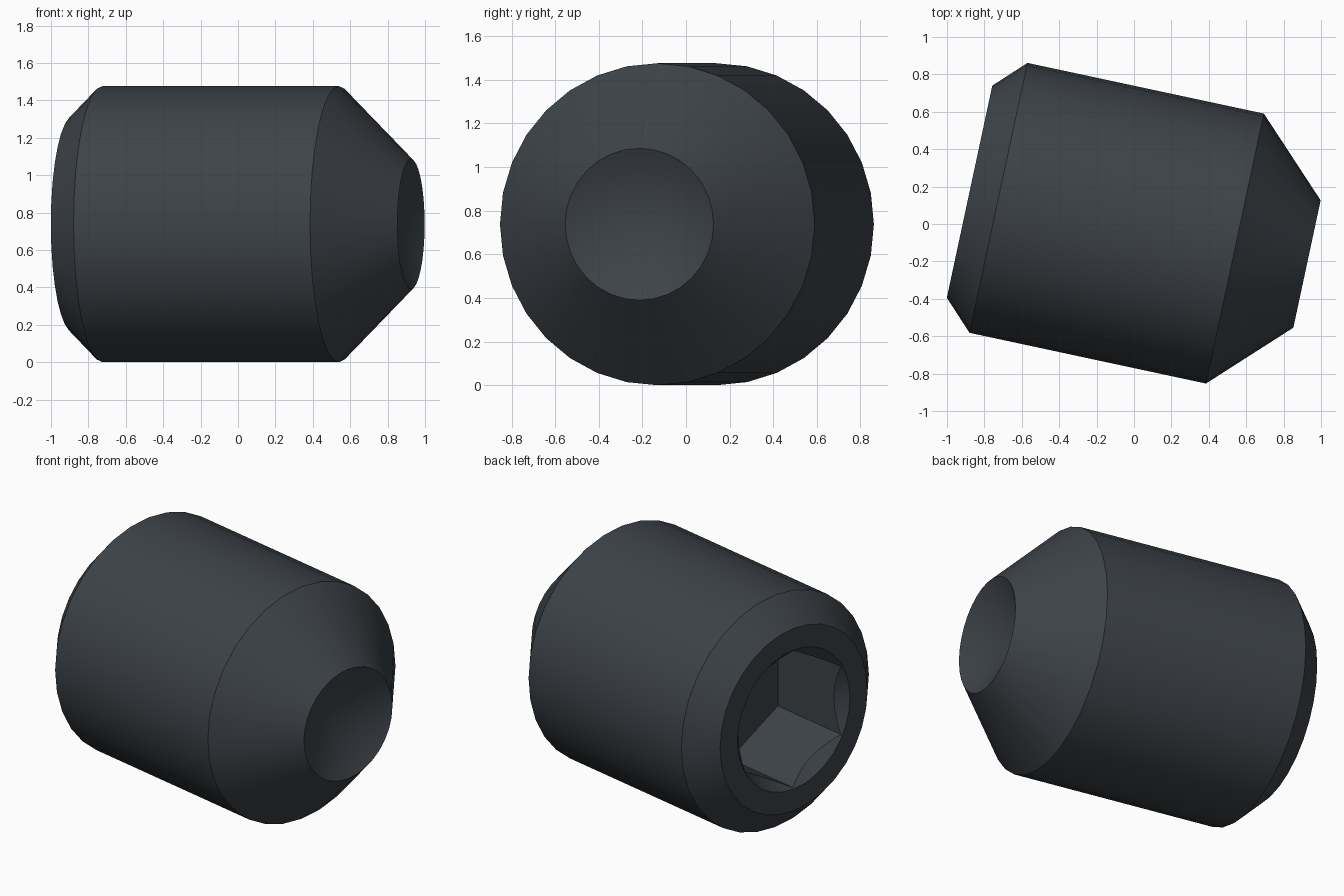
import bpy, bmesh, math

old = bpy.data.objects.get("Cube")
if old:
    bpy.data.objects.remove(old, do_unlink=True)

steel = bpy.data.materials.new("dark blue grey steel")
steel.use_nodes = True
colour = (0.047, 0.056, 0.066, 1)
steel.diffuse_color = colour
steel.node_tree.nodes["Principled BSDF"].inputs["Base Color"].default_value = colour


def lathe(name, profile, sides):
    """Turn (x, radius) points about the x axis; a zero radius is a point."""
    bm = bmesh.new()
    rings = []
    for x, r in profile:
        count = sides if r > 0 else 1
        angles = [math.tau * i / sides for i in range(count)]
        rings.append([bm.verts.new((x, r * math.sin(a), r * math.cos(a)))
                      for a in angles])
    for a, b in zip(rings, rings[1:]):
        for i in range(sides):
            j = (i + 1) % sides
            if len(b) == 1:
                bm.faces.new((a[i], a[j], b[0]))
            else:
                bm.faces.new((a[i], a[j], b[j], b[i]))
    for ring in (rings[0], rings[-1]):
        if len(ring) > 1:
            bm.faces.new(ring)
    bmesh.ops.recalc_face_normals(bm, faces=bm.faces)
    mesh = bpy.data.meshes.new(name)
    bm.to_mesh(mesh)
    bm.free()
    mesh.materials.append(steel)
    obj = bpy.data.objects.new(name, mesh)
    bpy.context.collection.objects.link(obj)
    return obj


# Chamfered body with a tapered tip and a cupped end
back, tip = -0.896, 0.949
body = lathe("set_screw_body",
             [(back, 0.58), (-0.738, 0.738), (0.555, 0.738),
              (tip, 0.348), (tip - 0.185, 0)], 32)

# Hexagonal drive socket and its countersink
cutters = [
    lathe("hex_socket_cutter", [(back - 0.1, 0.435), (back + 0.54, 0.435)], 6),
    lathe("countersink_cutter", [(back - 0.05, 0.492), (back + 0.1, 0.342)], 32),
]
bpy.ops.object.select_all(action="DESELECT")
bpy.context.view_layer.objects.active = body
body.select_set(True)
for cutter in cutters:
    cutter.hide_render = True
    mod = body.modifiers.new("cut", "BOOLEAN")
    mod.operation = "DIFFERENCE"
    mod.solver = "EXACT"
    mod.object = cutter
    bpy.ops.object.modifier_apply(modifier=mod.name)
for cutter in cutters:
    bpy.data.objects.remove(cutter, do_unlink=True)

# Smooth sides, sharp rims, then turn into place
bpy.ops.object.shade_smooth_by_angle(angle=math.radians(30))
body.rotation_euler.z = math.radians(-12.1)
body.location = (-0.003, -0.015, 0.738)
